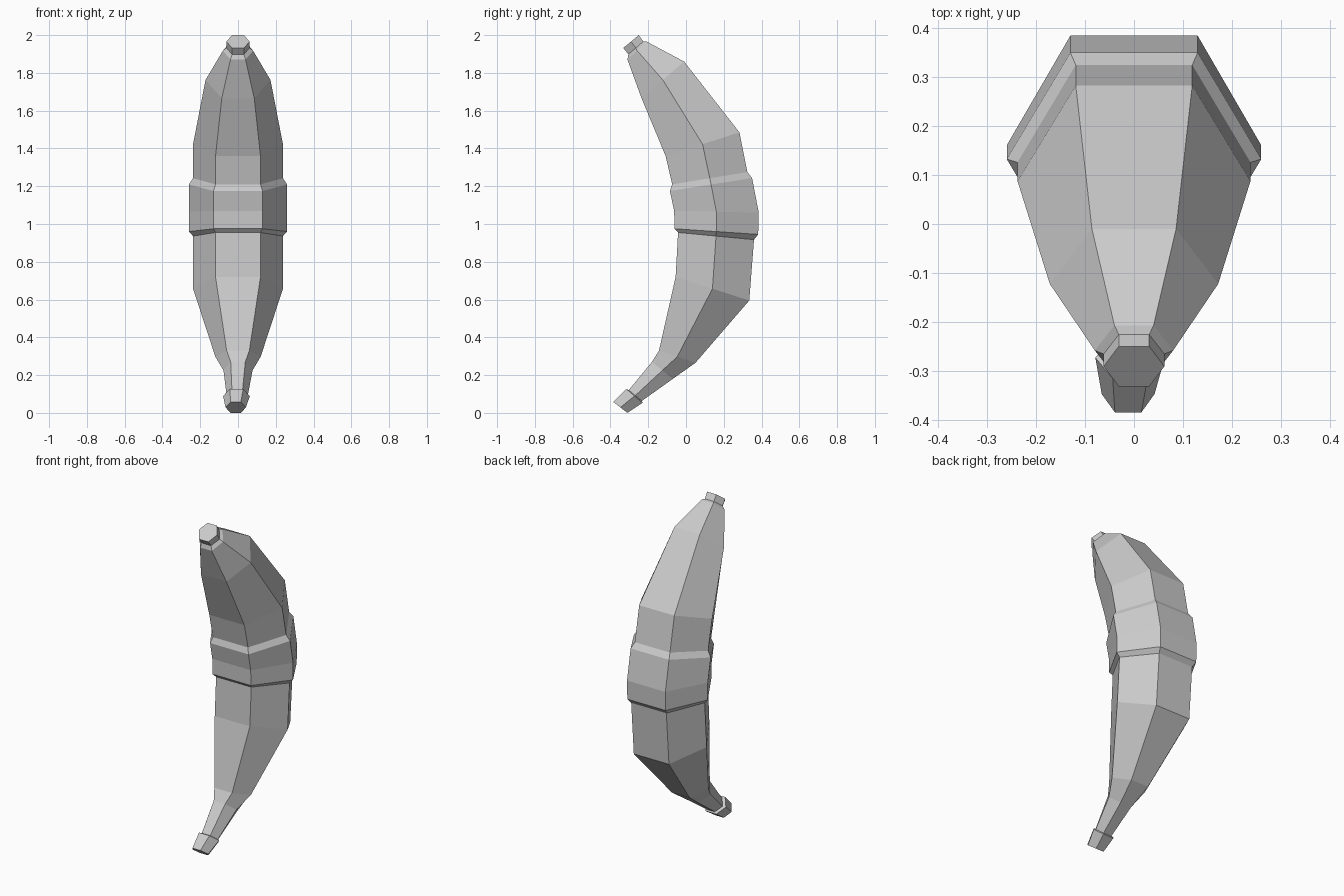
import bpy, bmesh

# Each ring: x centre, half width, front edge (y, z), back edge (y, z)
stem_rings = [
    (-0.012, 0.054, (-0.385, 0.058), (-0.31, 0.0)),
    (-0.008, 0.071, (-0.316, 0.126), (-0.23, 0.053)),
    (-0.004, 0.056, (-0.303, 0.121), (-0.234, 0.063)),
]
body_rings = [
    (0, 0.077, (-0.18, 0.27), (-0.07, 0.18)),
    (0, 0.120, (-0.143, 0.33), (0.05, 0.265)),
    (0, 0.238, (-0.055, 0.72), (0.335, 0.595)),
    (0, 0.238, (-0.042, 0.955), (0.36, 0.917)),
]
band_rings = [
    (0, 0.26, (-0.06, 0.975), (0.382, 0.945)),
    (0, 0.26, (-0.063, 1.07), (0.385, 1.06)),
    (0, 0.26, (-0.085, 1.175), (0.35, 1.243)),
]
upper_rings = [
    (0, 0.238, (-0.073, 1.21), (0.325, 1.275)),
    (0, 0.238, (-0.108, 1.36), (0.283, 1.485)),
    (0, 0.172, (-0.235, 1.665), (-0.01, 1.86)),
    (0, 0.080, (-0.31, 1.87), (-0.207, 1.965)),
]
tip_rings = [
    (0, 0.062, (-0.305, 1.898), (-0.226, 1.966)),
    (0, 0.062, (-0.332, 1.932), (-0.25, 2.0)),
]


def loft(name, rings):
    """Join hexagonal rings into one closed flat-shaded skin."""
    bm = bmesh.new()
    loops = []
    for cx, w, (fy, fz), (by, bz) in rings:
        my, mz = (fy + by) / 2, (fz + bz) / 2
        pts = [(-w / 2, fy, fz), (w / 2, fy, fz), (w, my, mz),
               (w / 2, by, bz), (-w / 2, by, bz), (-w, my, mz)]
        loops.append([bm.verts.new((cx + x, y, z)) for x, y, z in pts])
    for a, b in zip(loops, loops[1:]):
        for i in range(6):
            j = (i + 1) % 6
            bm.faces.new((a[i], a[j], b[j], b[i]))
    bm.faces.new(loops[0][::-1])
    bm.faces.new(loops[-1])
    bmesh.ops.recalc_face_normals(bm, faces=bm.faces)
    mesh = bpy.data.meshes.new(name)
    bm.to_mesh(mesh)
    bm.free()
    obj = bpy.data.objects.new(name, mesh)
    bpy.context.collection.objects.link(obj)
    return obj


# Curved fruit with stem, raised middle band and blunt tip in one skin
loft("banana", stem_rings + body_rings + band_rings + upper_rings + tip_rings)
